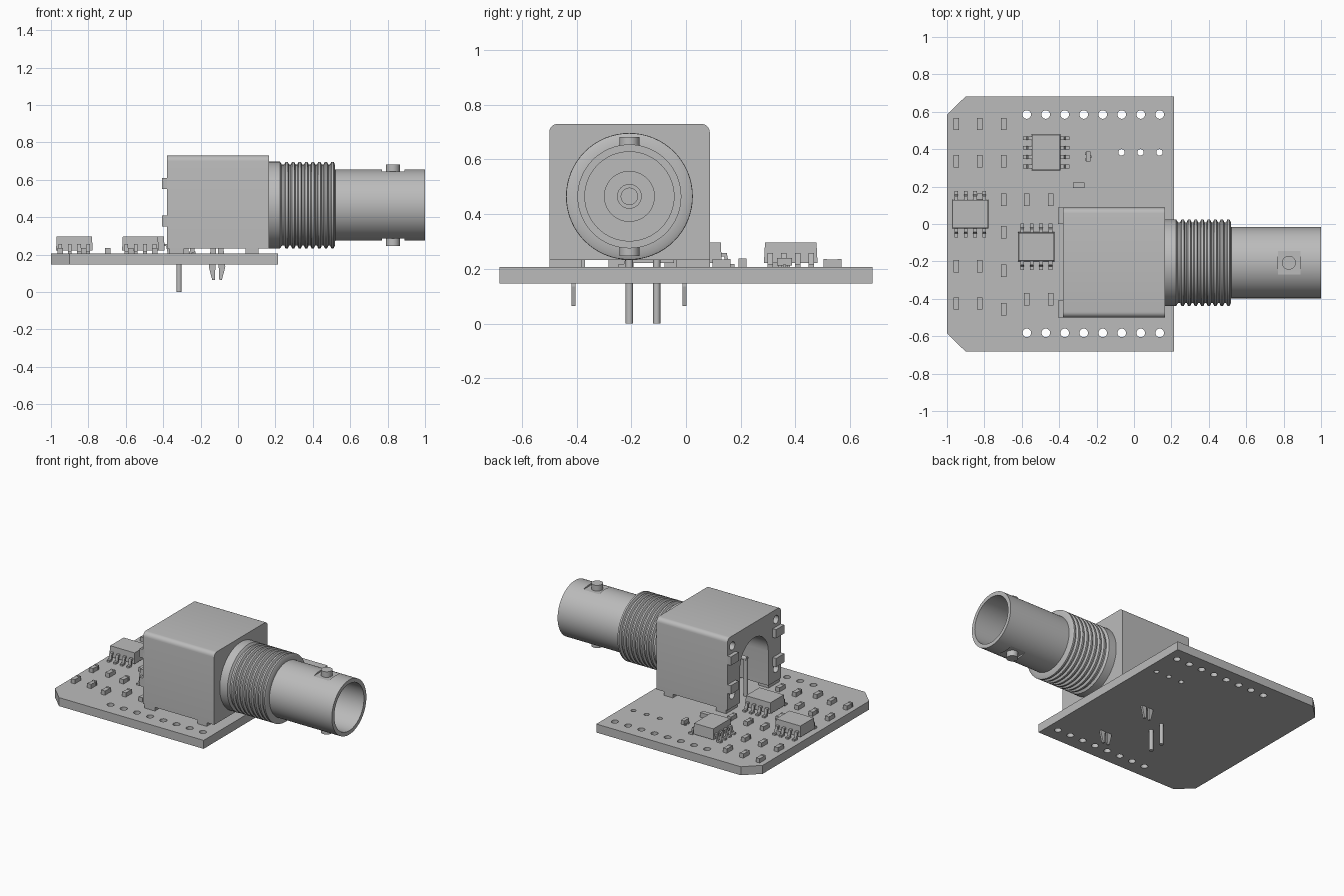
import bpy, bmesh, math
from mathutils import Matrix, Vector

cube = bpy.data.objects.get("Cube")
if cube:
    bpy.data.objects.remove(cube, do_unlink=True)

grey = bpy.data.materials.new("plain grey")
grey.use_nodes = True
colour = (0.5, 0.5, 0.5, 1)
grey.diffuse_color = colour
grey.node_tree.nodes["Principled BSDF"].inputs["Base Color"].default_value = colour

AXIS_Y, AXIS_Z = -0.207, 0.465   # connector centre line, along x
TOP = 0.206                      # upper face of the board


def finish(name, bm, smooth=False):
    bmesh.ops.recalc_face_normals(bm, faces=bm.faces[:])
    mesh = bpy.data.meshes.new(name)
    bm.to_mesh(mesh)
    bm.free()
    mesh.materials.append(grey)
    ob = bpy.data.objects.new(name, mesh)
    bpy.context.scene.collection.objects.link(ob)
    if smooth:
        bpy.ops.object.select_all(action='DESELECT')
        ob.select_set(True)
        bpy.context.view_layer.objects.active = ob
        bpy.ops.object.shade_smooth_by_angle(angle=math.radians(35))
    return ob


def add_box(bm, x0, x1, y0, y1, z0, z1):
    m = Matrix.Translation(((x0 + x1) / 2, (y0 + y1) / 2, (z0 + z1) / 2))
    m = m @ Matrix.Diagonal((x1 - x0, y1 - y0, z1 - z0, 1))
    return bmesh.ops.create_cube(bm, size=1, matrix=m)["verts"]


def add_cyl(bm, centre, r, length, axis='Z', sides=20, tip=None):
    rot = {'Z': Matrix(), 'X': Matrix.Rotation(math.pi / 2, 4, 'Y'),
           'Y': Matrix.Rotation(math.pi / 2, 4, 'X')}[axis]
    bmesh.ops.create_cone(bm, cap_ends=True, segments=sides, radius1=r,
                          radius2=r if tip is None else tip, depth=length,
                          matrix=Matrix.Translation(centre) @ rot)


def add_prism(bm, points, offset):
    face = bm.faces.new([bm.verts.new(p) for p in points])
    out = bmesh.ops.extrude_face_region(bm, geom=[face])["geom"]
    verts = [v for v in out if isinstance(v, bmesh.types.BMVert)]
    bmesh.ops.translate(bm, vec=offset, verts=verts)


def cut(ob, bm, name):
    cutter = finish(name, bm)
    cutter.hide_render = True
    cutter.hide_set(True)
    mod = ob.modifiers.new("cut", 'BOOLEAN')
    mod.object = cutter
    mod.solver = 'EXACT'
    bpy.context.view_layer.objects.active = ob
    bpy.ops.object.modifier_apply(modifier=mod.name)
    bpy.data.objects.remove(cutter, do_unlink=True)


# circuit board with clipped corners and drilled rows
bm = bmesh.new()
outline = [(-1, -0.585), (-0.9, -0.682), (0.213, -0.682),
           (0.213, 0.682), (-0.9, 0.682), (-1, 0.585)]
add_prism(bm, [(x, y, 0.147) for x, y in outline], (0, 0, TOP - 0.147))
board = finish("circuit_board", bm)
bm = bmesh.new()
for i in range(8):
    for y in (-0.582, 0.585):
        add_cyl(bm, (-0.573 + 0.1015 * i, y, 0.18), 0.023, 0.2)
for i in range(3):
    add_cyl(bm, (-0.067 + 0.1015 * i, 0.383, 0.18), 0.017, 0.2)
cut(board, bm, "hole_cutter")

# connector housing with rounded upper edges
bm = bmesh.new()
add_box(bm, -0.38, 0.167, -0.5, 0.087, 0.232, 0.73)
edges = [e for e in bm.edges if all(v.co.z > 0.7 for v in e.verts)
         and abs(e.verts[0].co.x - e.verts[1].co.x) > 0.1]
bmesh.ops.bevel(bm, geom=edges, offset=0.03, segments=5, profile=0.5, affect='EDGES')
housing = finish("connector_housing", bm)

# arched opening in the rear of the housing
bm = bmesh.new()
half, spring = 0.155, 0.47
arch = [(-0.5, AXIS_Y - half, 0.2), (-0.5, AXIS_Y + half, 0.2)]
for i in range(21):
    a = math.pi * i / 20
    arch.append((-0.5, AXIS_Y + half * math.cos(a), spring + half * math.sin(a)))
add_prism(bm, arch, (0.4, 0, 0))
cut(housing, bm, "arch_cutter")

# round sockets beside the arch
bm = bmesh.new()
for y in (-0.447, 0.034):
    for z in (0.32, 0.66):
        add_cyl(bm, (-0.38, y, z), 0.028, 0.08, 'X')
cut(housing, bm, "socket_cutter")
bpy.context.view_layer.objects.active = housing
housing.select_set(True)
bpy.ops.object.shade_smooth_by_angle(angle=math.radians(35))

# feet and rear catches of the housing
bm = bmesh.new()
for y0, y1 in ((-0.5, -0.38), (-0.035, 0.087)):
    for x0, x1 in ((-0.37, -0.29), (0.04, 0.11)):
        add_box(bm, x0, x1, y0, y1, TOP, 0.24)
finish("housing_feet", bm)
bm = bmesh.new()
for y0, y1 in ((-0.5, -0.41), (0.0, 0.087)):
    for z0 in (0.35, 0.55):
        add_box(bm, -0.406, -0.37, y0, y1, z0, z0 + 0.06)
finish("rear_catches", bm)

# threaded collar, barrel and inner contact turned around the connector axis
profile = [(0.15, 0), (0.15, 0.232), (0.225, 0.232), (0.235, 0.216)]
threads = 8
pitch = 0.28 / threads
for i in range(threads):
    x = 0.24 + pitch * i
    profile += [(x + 0.2 * pitch, 0.216), (x + 0.4 * pitch, 0.231),
                (x + 0.75 * pitch, 0.231), (x + 0.95 * pitch, 0.216)]
profile += [(0.52, 0.19), (1, 0.19), (1, 0.163), (0.4, 0.163), (0.4, 0.093),
            (0.6, 0.093), (0.6, 0.045), (0.68, 0.045), (0.68, 0.03),
            (0.58, 0.03), (0.58, 0)]
bm = bmesh.new()
verts = [bm.verts.new((x, AXIS_Y, AXIS_Z + r)) for x, r in profile]
lines = [bm.edges.new(pair) for pair in zip(verts, verts[1:])]
bmesh.ops.spin(bm, geom=verts + lines, cent=(0, AXIS_Y, AXIS_Z), axis=(1, 0, 0),
               angle=math.tau, steps=64, use_duplicate=False)
bmesh.ops.remove_doubles(bm, verts=bm.verts[:], dist=0.0003)
barrel = finish("threaded_barrel", bm, True)

# flats and bayonet lugs above and below the barrel
bm = bmesh.new()
for s in (-1, 1):
    z = AXIS_Z + s * 0.2
    add_box(bm, 0.77, 0.89, AXIS_Y - 0.1, AXIS_Y + 0.1, z - 0.021, z + 0.021)
cut(barrel, bm, "flat_cutter")
bm = bmesh.new()
for s in (-1, 1):
    add_cyl(bm, (0.828, AXIS_Y, AXIS_Z + s * 0.193), 0.037, 0.05, sides=28)
finish("bayonet_lugs", bm, True)

# signal pins: one bent up to the contact, one grounded in the housing
bm = bmesh.new()
add_cyl(bm, (-0.315, -0.207, 0.235), 0.014, 0.47)
add_cyl(bm, (-0.22, -0.207, AXIS_Z), 0.014, 0.21, 'X')
add_cyl(bm, (-0.315, -0.107, 0.19), 0.013, 0.38)
finish("signal_pins", bm, True)

# splayed mounting clips under the board
bm = bmesh.new()
for y in (-0.412, -0.006):
    for s in (-1, 1):
        leg = [(0.004, 0.24), (0.034, 0.24), (0.044, 0.135), (0.026, 0.065),
               (0.012, 0.065)]
        add_prism(bm, [(-0.112 + s * x, y - 0.007, z) for x, z in leg], (0, 0.014, 0))
finish("mounting_clips", bm)


# eight-legged chips with gull-wing leads
def chip(name, x, y, turn):
    bm = bmesh.new()
    body = add_box(bm, -0.098, 0.098, -0.078, 0.078, 0.222, 0.296)
    for v in body:
        if v.co.z > 0.25:
            v.co.x *= 0.96
            v.co.y *= 0.95
    wing = [(0.07, 0.258), (0.096, 0.258), (0.104, TOP + 0.012), (0.124, TOP + 0.012),
            (0.124, TOP), (0.094, TOP), (0.086, 0.246), (0.07, 0.246)]
    for i in range(4):
        for s in (-1, 1):
            lx = -0.075 + 0.05 * i
            add_prism(bm, [(lx - 0.01, s * w, z) for w, z in wing], (0.02, 0, 0))
    bm.transform(Matrix.Translation((x, y, 0)) @ Matrix.Rotation(turn, 4, 'Z'))
    finish(name, bm)


chip("left_chip", -0.875, 0.053, 0)
chip("middle_chip", -0.522, -0.122, 0)
chip("rear_chip", -0.47, 0.383, math.pi / 2)

# small passive parts, in columns, with end caps slightly proud
columns = {-0.95: (0.535, 0.335, -0.225, -0.425),
           -0.825: (0.535, 0.335, 0.13, -0.225, -0.425),
           -0.697: (0.535, 0.335, 0.13, -0.045, -0.25, -0.455),
           -0.573: (0.13, -0.403), -0.445: (0.13, -0.403)}
bm = bmesh.new()
for x, rows in columns.items():
    for y in rows:
        add_box(bm, x - 0.014, x + 0.014, y - 0.022, y + 0.022, TOP, 0.234)
        for s in (-1, 1):
            c = y + s * 0.026
            add_box(bm, x - 0.015, x + 0.015, c - 0.007, c + 0.007, TOP, 0.236)
add_box(bm, -0.326, -0.264, 0.192, 0.222, TOP, 0.238)
finish("passive_parts", bm)

# small three-legged part
bm = bmesh.new()
add_box(bm, -0.257, -0.233, 0.333, 0.387, 0.212, 0.24)
for dx, y in ((-0.01, 0.345), (-0.01, 0.375), (0.01, 0.36)):
    add_box(bm, -0.245 + dx - 0.008, -0.245 + dx + 0.008, y - 0.006, y + 0.006, TOP, 0.216)
finish("transistor", bm)
